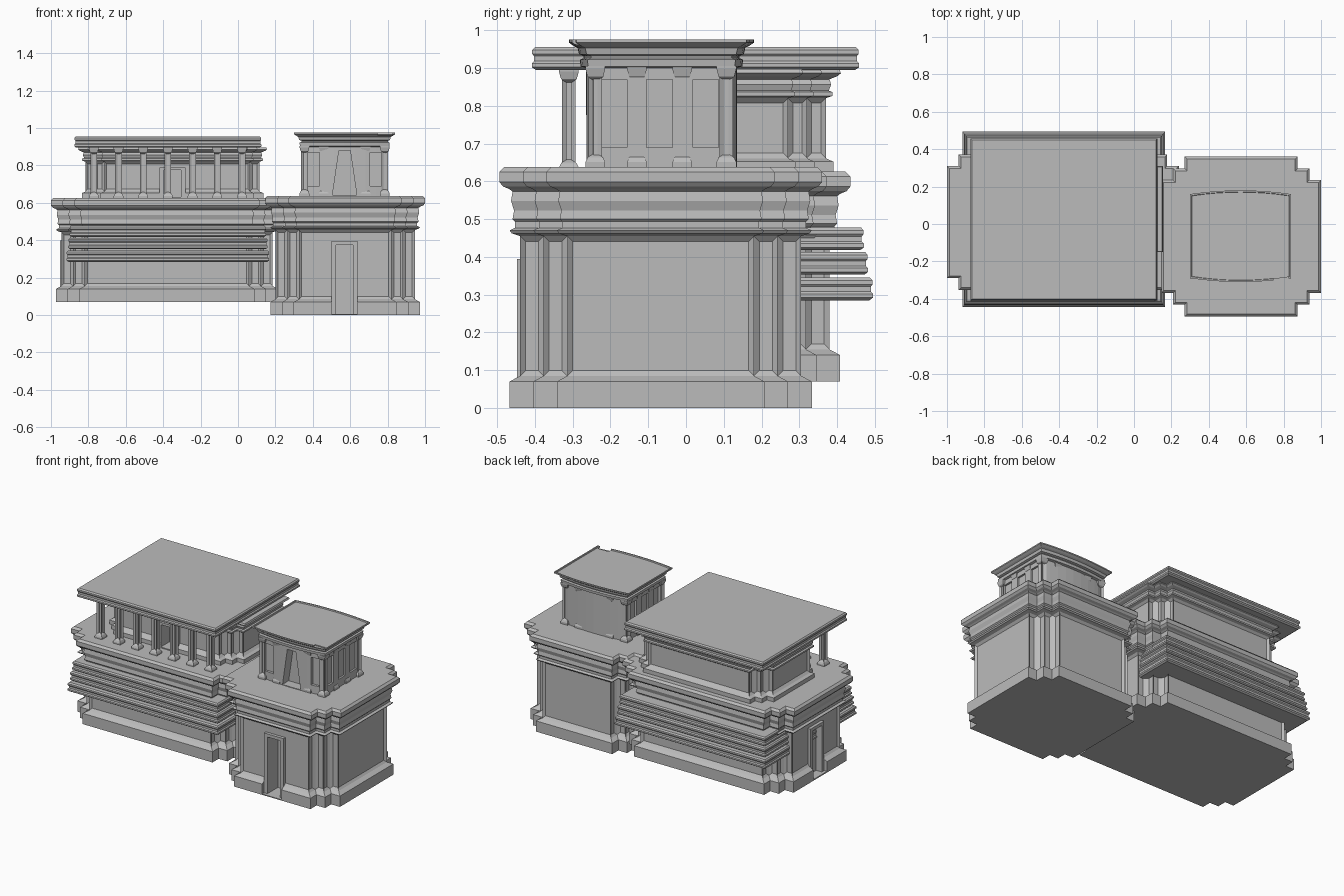
import bpy, bmesh, math

if "Cube" in bpy.data.objects:
    bpy.data.objects.remove(bpy.data.objects["Cube"])

stone = bpy.data.materials.new("grey stone")
stone.diffuse_color = (0.5, 0.5, 0.5, 1)
stone.use_nodes = True
stone.node_tree.nodes["Principled BSDF"].inputs["Base Color"].default_value = stone.diffuse_color


def finish(bm, name):
    bmesh.ops.recalc_face_normals(bm, faces=bm.faces)
    me = bpy.data.meshes.new(name)
    bm.to_mesh(me)
    bm.free()
    me.materials.append(stone)
    ob = bpy.data.objects.new(name, me)
    bpy.context.collection.objects.link(ob)
    return ob


# Plans: each returns a function giving the outline grown by distance d
def rect_plan(cx, cy, hx, hy):
    return lambda d: [(cx + sx * (hx + d), cy + sy * (hy + d))
                      for sx, sy in ((1, 1), (-1, 1), (-1, -1), (1, -1))]


def stepped_plan(cx, cy, hx, hy, s):
    def plan(d):
        x, y = hx + d, hy + d
        q = [(x, y - 2 * s), (x - s, y - 2 * s), (x - s, y - s), (x - 2 * s, y - s), (x - 2 * s, y)]
        pts = q + [(-a, b) for a, b in q[::-1]] + [(-a, -b) for a, b in q] + [(a, -b) for a, b in q[::-1]]
        return [(cx + a, cy + b) for a, b in pts]
    return plan


def bowed_plan(cx, cy, hx, hy, bow, n=8):
    def plan(d):
        back = []
        for i in range(n + 1):
            t = 1 - 2 * i / n
            back.append((t * (hx + d), hy + d + bow * (1 - t * t)))
        return [(cx + a, cy + b) for a, b in back + [(-a, -b) for a, b in back]]
    return plan


def loft(name, plan, profile, panel_row=None, inset=0.01):
    """Stack plan outlines along a (grow, z) profile; optionally panel one row of faces."""
    bm = bmesh.new()
    rings = [[bm.verts.new((x, y, z)) for x, y in plan(d)] for d, z in profile]
    panels = []
    for r, (a, b) in enumerate(zip(rings, rings[1:])):
        for i in range(len(a)):
            j = (i + 1) % len(a)
            f = bm.faces.new((a[i], a[j], b[j], b[i]))
            if r == panel_row:
                panels.append(f)
    bm.faces.new(rings[0][::-1])
    bm.faces.new(rings[-1])
    bmesh.ops.recalc_face_normals(bm, faces=bm.faces)
    for _ in range(2 if panels else 0):
        bmesh.ops.inset_individual(bm, faces=panels, thickness=inset, depth=-0.006)
    return finish(bm, name)


def blocks(name, specs):
    """Boxes (x0,x1,y0,y1,z0,z1[,taper of top in x]) in one mesh."""
    bm = bmesh.new()
    for x0, x1, y0, y1, z0, z1, *t in specs:
        t = t[0] if t else 0
        lo = [bm.verts.new(p) for p in ((x0, y0, z0), (x1, y0, z0), (x1, y1, z0), (x0, y1, z0))]
        hi = [bm.verts.new(p) for p in ((x0 + t, y0, z1), (x1 - t, y0, z1), (x1 - t, y1, z1), (x0 + t, y1, z1))]
        bm.faces.new(lo[::-1])
        bm.faces.new(hi)
        for i in range(4):
            j = (i + 1) % 4
            bm.faces.new((lo[i], lo[j], hi[j], hi[i]))
    return finish(bm, name)


def cut(ob, specs):
    for spec in specs:
        cutter = blocks("cutter", [spec])
        cutter.hide_render = True
        mod = ob.modifiers.new("cut", 'BOOLEAN')
        mod.operation, mod.solver, mod.object = 'DIFFERENCE', 'EXACT', cutter
        dg = bpy.context.evaluated_depsgraph_get()
        me = bpy.data.meshes.new_from_object(ob.evaluated_get(dg))
        ob.modifiers.clear()
        ob.data = me
        bpy.data.objects.remove(cutter)


# Shared wall profile: plinth, wall, layered cornice
def storey(z0, top):
    cornice = [(0.0, 0.183), (0.022, 0.176), (0.028, 0.168), (0.013, 0.161), (0.013, 0.145), (0.02, 0.138),
               (0.016, 0.115), (0.024, 0.09), (0.02, 0.065), (0.03, 0.058), (0.045, 0.052),
               (0.055, 0.04), (0.055, 0.013), (0.042, 0.0)]
    return [(0.028, z0), (0.028, z0 + 0.07), (0.004, z0 + 0.083), (0, z0 + 0.085)] + \
           [(d, top - z) for d, z in cornice]


# Main lower blocks
right_block = loft("right_block", stepped_plan(0.573, -0.067, 0.372, 0.372, 0.0625), storey(0, 0.638), 3)
left_block = loft("left_block", stepped_plan(-0.38, 0.01, 0.565, 0.37, 0.0625), storey(0.07, 0.626), 3)

# Doorways in the lower blocks
cut(right_block, [(0.50, 0.64, -0.6, -0.425, 0.006, 0.395), (0.525, 0.615, -0.6, -0.34, 0.006, 0.375)])
cut(left_block, [(-1.1, -0.931, -0.06, 0.08, 0.078, 0.40), (-1.1, -0.912, -0.035, 0.055, 0.078, 0.38)])
blocks("right_door_frame", [(0.50, 0.525, -0.447, -0.42, 0.003, 0.395), (0.615, 0.64, -0.447, -0.42, 0.003, 0.395),
                            (0.525, 0.615, -0.447, -0.42, 0.375, 0.395)])
blocks("left_door_frame", [(-0.953, -0.925, -0.06, -0.035, 0.075, 0.40), (-0.953, -0.925, 0.055, 0.08, 0.075, 0.40),
                           (-0.953, -0.925, -0.035, 0.055, 0.38, 0.40)])

# Moulded horizontal bands around the left block, and its flat roof
MOULD = [(-0.01, 0), (0, 0.007), (0, 0.017), (-0.006, 0.023), (-0.006, 0.036), (-0.001, 0.042),
         (-0.001, 0.052), (-0.008, 0.06)]
for name, hx, hy, z in (("band_low", 0.542, 0.47, 0.285), ("band_mid", 0.533, 0.457, 0.353),
                        ("band_top", 0.525, 0.446, 0.418), ("left_roof", 0.5, 0.433, 0.895)):
    loft(name, rect_plan(-0.375, 0.025, hx, hy), [(d, z + h) for d, h in MOULD])

# Upper room under the flat roof
upper = loft("upper_room", stepped_plan(-0.35, 0.08, 0.465, 0.29, 0.05),
             [(0.02, 0.615), (0.02, 0.652), (0.002, 0.66), (0, 0.662), (0, 0.82), (0.018, 0.826), (0.018, 0.836),
              (0.008, 0.84), (0.014, 0.856), (0.01, 0.87), (0.03, 0.878), (0.04, 0.886), (0.036, 0.897)],
             3, 0.009)
cut(upper, [(-0.395, -0.305, -0.4, -0.14, 0.632, 0.775)])
blocks("upper_door_frame", [(-0.42, -0.395, -0.226, -0.19, 0.62, 0.79), (-0.305, -0.28, -0.226, -0.19, 0.62, 0.79),
                            (-0.395, -0.305, -0.226, -0.19, 0.775, 0.79)])


# Square columns with flared base and capital
def column(name, x, y, z0, z1):
    loft(name, rect_plan(x, y, 0.018, 0.018),
         [(0.008, z0), (0.008, z0 + 0.016), (0.003, z0 + 0.027), (0, z0 + 0.03), (0, z1 - 0.03),
          (0.003, z1 - 0.027), (0.008, z1 - 0.008), (0.008, z1)], 3, 0.005)


for i in range(7):
    column("porch_column", -0.771 + 0.132 * i, -0.31, 0.62, 0.898)

# Small pavilion with bowed front and back
pavilion = loft("pavilion", bowed_plan(0.57, -0.065, 0.225, 0.18, 0.02),
                [(0, 0.63), (0, 0.90), (0.014, 0.904), (0.016, 0.922), (0.006, 0.926), (0.006, 0.932),
                 (0.018, 0.936), (0.022, 0.953), (0.032, 0.958), (0.045, 0.967), (0.045, 0.975),
                 (0.037, 0.975), (0.035, 0.968)])
recesses = [(0.505, 0.635, -0.4, -0.20, 0.642, 0.88, 0.035)]
for x0 in (0.37, 0.705):
    recesses.append((x0, x0 + 0.065, -0.4, -0.238, 0.69, 0.87))
for y in (-0.19, -0.07, 0.052):
    recesses.append((0.783, 0.9, y - 0.034, y + 0.034, 0.69, 0.87))
    recesses.append((0.2, 0.357, y - 0.034, y + 0.034, 0.69, 0.87))
recesses.append((0.745, 0.825, -0.35, -0.27, 0.962, 1.0))  # broken roof rim
cut(pavilion, recesses)

for sx in (-1, 1):
    for y in (-0.24, 0.107):
        column("pavilion_corner_column", 0.57 + sx * 0.215, y, 0.635, 0.905)
    for y in (-0.13, -0.01):
        column("pavilion_side_column", 0.57 + sx * 0.206, y, 0.635, 0.905)
    for y in (-0.238, 0.108):
        column("pavilion_front_column", 0.57 + sx * 0.112, y, 0.635, 0.905)
